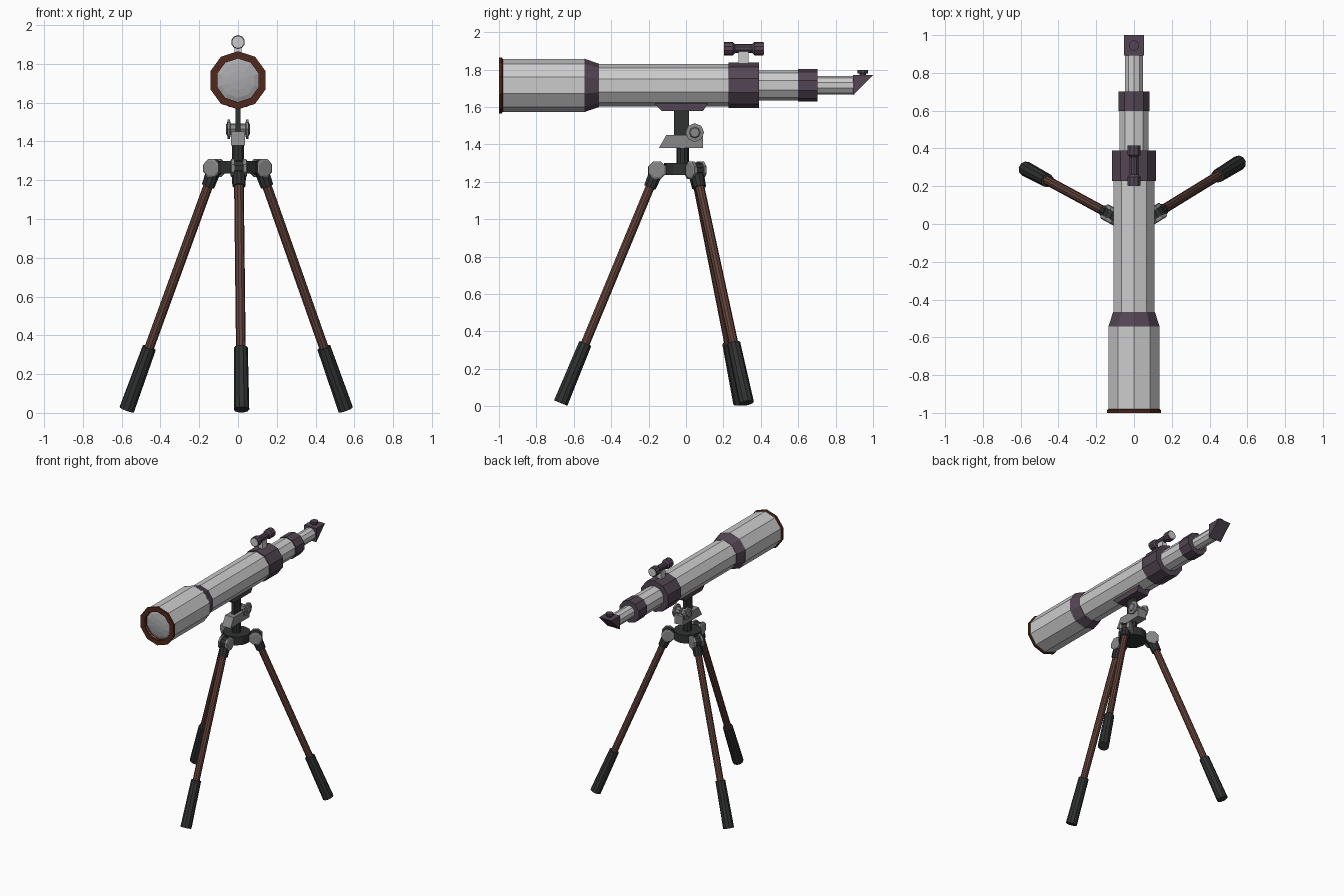
import bpy, bmesh, math
from mathutils import Vector

if "Cube" in bpy.data.objects:
    bpy.data.objects.remove(bpy.data.objects["Cube"])


def mat(name, r, g, b):
    m = bpy.data.materials.new(name)
    m.diffuse_color = (r, g, b, 1)
    m.use_nodes = True
    m.node_tree.nodes["Principled BSDF"].inputs["Base Color"].default_value = m.diffuse_color
    return m


PURPLE = mat("dark_purple", .085, .06, .085)
BLACK = mat("black", .03, .032, .032)
WOOD = mat("wood", .125, .056, .042)
RIM = mat("rim_brown", .08, .022, .012)
METAL = mat("metal", .25, .25, .25)
SILVER = mat("silver", .62, .62, .62)
GLASS = mat("glass", .4, .4, .42)
Z = 1.715  # optical axis height


def finish(name, bm, material):
    bmesh.ops.recalc_face_normals(bm, faces=bm.faces)
    me = bpy.data.meshes.new(name)
    bm.to_mesh(me)
    bm.free()
    me.materials.append(material)
    ob = bpy.data.objects.new(name, me)
    bpy.context.collection.objects.link(ob)
    return ob


def lathe(name, origin, axis, profile, material, n=10, up=(0, 0, 1), turn=0.0, loop=False):
    """Revolve (distance, radius) points about an axis through origin."""
    o, d, up = Vector(origin), Vector(axis).normalized(), Vector(up)
    u = (up - d * up.dot(d)).normalized()
    v = d.cross(u)
    bm = bmesh.new()
    rings = []
    for t, r in profile:
        rings.append([bm.verts.new(o + d * t + r * (u * math.cos(a) + v * math.sin(a)))
                      for a in (turn + math.tau * i / n for i in range(n))])
    pairs = list(zip(rings, rings[1:]))
    if loop:
        pairs.append((rings[-1], rings[0]))
    for a, b in pairs:
        for i in range(n):
            j = (i + 1) % n
            bm.faces.new((a[i], a[j], b[j], b[i]))
    if not loop:
        bm.faces.new(rings[0])
        bm.faces.new(rings[-1])
    return finish(name, bm, material)


def prism(name, yz, half, material):
    """Extrude a side outline across x."""
    bm = bmesh.new()
    a = [bm.verts.new((-half, y, z)) for y, z in yz]
    b = [bm.verts.new((half, y, z)) for y, z in yz]
    bm.faces.new(a)
    bm.faces.new(b)
    for i in range(len(yz)):
        j = (i + 1) % len(yz)
        bm.faces.new((a[i], a[j], b[j], b[i]))
    return finish(name, bm, material)


def box(name, y0, y1, z0, z1, half, material):
    return prism(name, [(y0, z0), (y1, z0), (y1, z1), (y0, z1)], half, material)


# Optical tube sections, front to back
Y = (0, 1, 0)
AX = (0, 0, Z)
lathe("lens_rim", AX, Y, [(-1, .112), (-1, .15), (-.985, .15), (-.96, .112)], RIM, loop=True)
lathe("front_lens", AX, Y, [(-.97, .115), (-.98, .09), (-.987, .05), (-.99, .006)], GLASS)
lathe("dew_shield", AX, Y, [(-.985, .142), (-.985, .112), (-.95, .112), (-.95, .05),
                            (-.6, .05), (-.54, .11), (-.54, .142)], SILVER, loop=True)
lathe("flare_ring", AX, Y, [(-.545, .143), (-.465, .116)], PURPLE)
lathe("main_tube", AX, Y, [(-.475, .114), (.24, .114)], SILVER)
lathe("rear_collar", AX, Y, [(.228, .122), (.389, .122)], PURPLE)
lathe("focus_tube", AX, Y, [(.38, .081), (.61, .081)], SILVER)
lathe("focus_ring", AX, Y, [(.598, .087), (.702, .087)], PURPLE)
lathe("draw_tube", AX, Y, [(.69, .049), (.9, .049)], SILVER)

# Diagonal and eyepiece
prism("diagonal", [(.893, 1.77), (1, 1.77), (.893, 1.663)], .053, PURPLE)
lathe("eyepiece", (0, .945, 0), (0, 0, 1),
      [(1.765, .018), (1.778, .018), (1.78, .028), (1.797, .028)], PURPLE, up=Y)

# Finder scope
FZ = 1.912
lathe("finder_scope", (0, 0, FZ), Y,
      [(.203, .036), (.25, .036), (.262, .024), (.354, .024), (.366, .036), (.415, .036)], PURPLE)
for name, y in (("finder_front_lens", .202), ("finder_rear_lens", .412)):
    lathe(name, (0, y, FZ), Y, [(0, .03), (.004, .03)], SILVER)
box("finder_bracket", .28, .335, 1.82, 1.895, .018, SILVER)

# Mount head
prism("tube_saddle", [(-.17, 1.622), (.12, 1.622), (.09, 1.577), (-.13, 1.577)], .05, PURPLE)
box("tilt_plate", -.063, .017, 1.43, 1.59, .012, BLACK)
prism("tilt_bracket", [(-.145, 1.38), (.09, 1.38), (.09, 1.45), (-.105, 1.45)], .037, METAL)
for s, side in ((-1, "left"), (1, "right")):
    lathe(side + "_tilt_knob", (0, .047, 1.463), (s, 0, 0),
          [(.01, .03), (.038, .03), (.042, .05), (.054, .05), (.056, .03), (.063, .025)], METAL, n=8)

# Tripod hub
C = Vector((0, -.018, 0))
lathe("centre_post", C, (0, 0, 1), [(1.28, .033), (1.385, .033)], BLACK, up=Y)
lathe("tripod_hub", C, (0, 0, 1), [(1.235, .1), (1.3, .1)], BLACK, n=12, up=Y)

# Three legs with hinge discs
for k, name in enumerate(("front", "right", "left")):
    a = math.radians(-88.4 + 120 * k)
    out, side = Vector((math.cos(a), math.sin(a), 0)), Vector((-math.sin(a), math.cos(a), 0))
    foot = C + out * .652 + Vector((0, 0, .017))
    hinge = C + out * .137 + Vector((0, 0, 1.262))
    d, L = hinge - foot, (hinge - foot).length
    lathe(name + "_leg", foot, d, [(.25, .025), (L - .06, .025)], WOOD, up=side)
    lathe(name + "_foot_sleeve", foot, d, [(0, .04), (.345, .036)], BLACK, up=side)
    lathe(name + "_leg_cuff", foot, d, [(L - .1, .034), (L - .03, .037)], BLACK, up=side)
    lathe(name + "_hub_arm", C + Vector((0, 0, 1.265)), out, [(.06, .038), (.15, .038)], BLACK,
          n=4, turn=math.pi / 4)
    lathe(name + "_hinge_pin", hinge, side, [(-.03, .042), (.03, .042)], BLACK)
    for s, end in ((-1, "a"), (1, "b")):
        lathe(f"{name}_hinge_disc_{end}", hinge, side * s, [(.022, .05), (.038, .05), (.043, .04)],
              METAL, n=8, turn=math.pi / 8)
